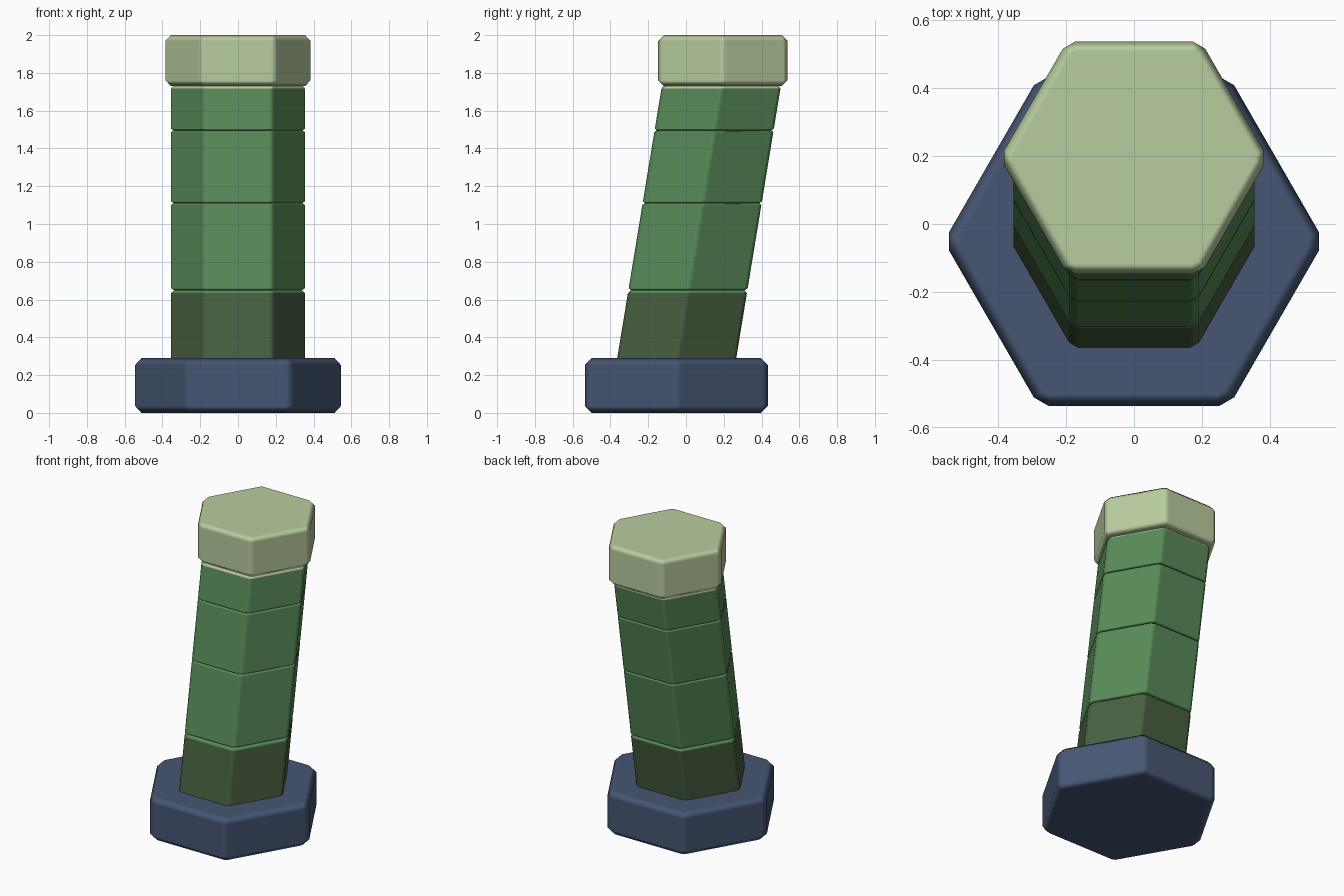
import bpy, bmesh, math

if "Cube" in bpy.data.objects:
    bpy.data.objects.remove(bpy.data.objects["Cube"])


def material(name, rgb):
    m = bpy.data.materials.new(name)
    lin = [((c / 255 + 0.055) / 1.055) ** 2.4 for c in rgb]
    m.diffuse_color = (*lin, 1.0)
    m.use_nodes = True
    m.node_tree.nodes["Principled BSDF"].inputs["Base Color"].default_value = m.diffuse_color
    return m


NAVY = material("slate navy", (70, 86, 115))
OLIVE = material("dark olive green", (72, 95, 64))
GREEN = material("leaf green", (88, 138, 88))
PALE = material("pale sage", (184, 204, 158))


def hex_ring(apothem, cut, cy, z):
    """Hexagon with corners on the x axis, each corner trimmed by a small cut."""
    r = apothem / math.cos(math.pi / 6)
    corners = [(r * math.cos(i * math.pi / 3), r * math.sin(i * math.pi / 3)) for i in range(6)]
    pts = []
    for i, (x, y) in enumerate(corners):
        for nx, ny in (corners[i - 1], corners[(i + 1) % 6]):
            t = cut / r
            pts.append((x + (nx - x) * t, cy + y + (ny - y) * t, z))
    return pts


def loft(name, rings, mats, top_band=False):
    """Skin a stack of rings; top_band puts the second material on the upper chamfer."""
    bm = bmesh.new()
    loops = [[bm.verts.new(p) for p in ring] for ring in rings]
    n = len(loops[0])
    for k, (a, b) in enumerate(zip(loops, loops[1:])):
        for i in range(n):
            j = (i + 1) % n
            f = bm.faces.new((a[i], a[j], b[j], b[i]))
            if top_band and k == len(loops) - 2:
                f.material_index = 1
    bm.faces.new(loops[0][::-1])
    f = bm.faces.new(loops[-1])
    if top_band:
        f.material_index = 1
    for f in bm.faces:
        f.smooth = True
    bmesh.ops.recalc_face_normals(bm, faces=bm.faces[:])
    me = bpy.data.meshes.new(name)
    bm.to_mesh(me)
    bm.free()
    for m in mats:
        me.materials.append(m)
    ob = bpy.data.objects.new(name, me)
    bpy.context.collection.objects.link(ob)
    # keeps the big faces flat while the chamfers blend
    wn = ob.modifiers.new("weighted normals", 'WEIGHTED_NORMAL')
    wn.weight = 100
    return ob


def chamfered_block(name, a, cy, z0, z1, bevel, mat):
    loft(name, [hex_ring(a - bevel, bevel * 0.3, cy, z0),
                hex_ring(a, bevel * 0.8, cy, z0 + bevel),
                hex_ring(a, bevel * 0.8, cy, z1 - bevel),
                hex_ring(a - bevel, bevel * 0.3, cy, z1)], [mat])


# foot and cap
chamfered_block("base", 0.485, -0.051, 0.0, 0.29, 0.037, NAVY)
chamfered_block("cap", 0.342, 0.195, 1.73, 2.0, 0.03, PALE)


# leaning shaft: sheared segments separated by shallow grooves
def lean(z):
    return -0.049 + 0.164 * (z - 0.29)


A, CUT = 0.315, 0.018
# start z, end z, lower inset, upper inset, upper chamfer height, colour, upper chamfer colour
segments = [
    ("lower", 0.27, 0.65, 0.0, 0.016, 0.016, OLIVE, GREEN),
    ("middle", 0.65, 1.11, 0.014, 0.012, 0.009, GREEN, GREEN),
    ("upper", 1.11, 1.495, 0.012, 0.012, 0.008, GREEN, GREEN),
    ("top", 1.495, 1.737, 0.012, 0.016, 0.02, GREEN, PALE),
]
for name, z0, z1, d0, d1, h, mat, band in segments:
    stack = [(z0, d0), (z0 + 0.01, 0), (z1 - h, 0), (z1, d1)]
    loft("shaft_" + name, [hex_ring(A - d, CUT, lean(z), z) for z, d in stack],
         [mat, band], top_band=True)
